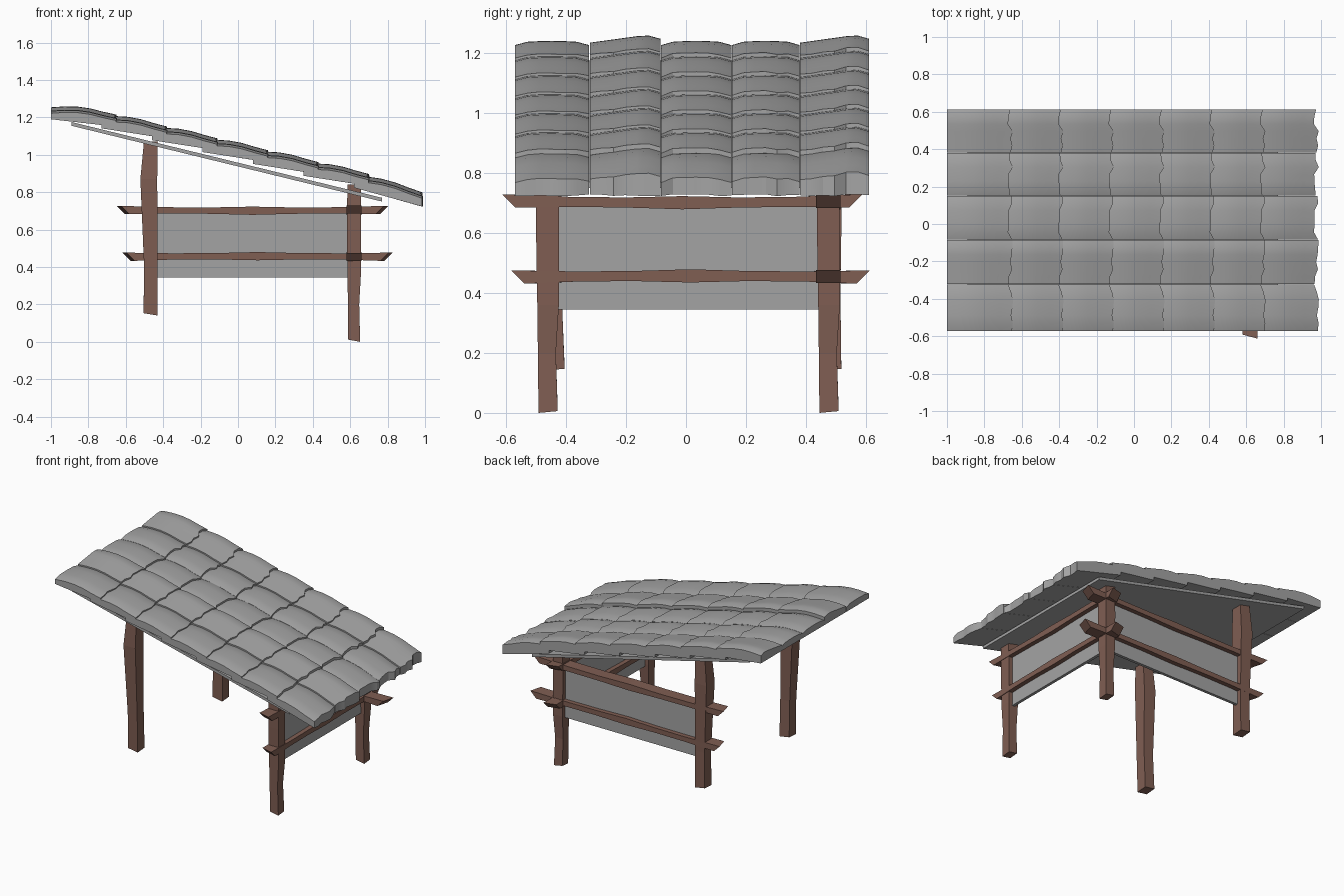
import bpy, bmesh, random
from math import sin, pi

random.seed(4)
cube = bpy.data.objects.get("Cube")
if cube:
    bpy.data.objects.remove(cube, do_unlink=True)


def material(name, rgb):
    m = bpy.data.materials.new(name)
    m.use_nodes = True
    m.diffuse_color = (*rgb, 1)
    m.node_tree.nodes["Principled BSDF"].inputs["Base Color"].default_value = (*rgb, 1)
    return m


GREY = material("stone_grey", (0.37, 0.37, 0.37))
BROWN = material("wood_brown", (0.215, 0.112, 0.086))


def loft(bm, rings):
    """Skin a list of equal-sized vertex rings and cap both ends with quads."""
    loops = [[bm.verts.new(p) for p in ring] for ring in rings]
    n = len(loops[0])
    for a, b in zip(loops, loops[1:]):
        for k in range(n):
            bm.faces.new((a[k], a[(k + 1) % n], b[(k + 1) % n], b[k]))
    for end in (loops[0], loops[-1]):
        for k in range(n // 2 - 1):
            bm.faces.new((end[k], end[k + 1], end[n - 2 - k], end[n - 1 - k]))


def finish(name, bm, mat, smooth=False):
    bmesh.ops.recalc_face_normals(bm, faces=bm.faces)
    mesh = bpy.data.meshes.new(name)
    bm.to_mesh(mesh)
    bm.free()
    mesh.materials.append(mat)
    ob = bpy.data.objects.new(name, mesh)
    bpy.context.collection.objects.link(ob)
    if smooth:
        bpy.ops.object.select_all(action='DESELECT')
        ob.select_set(True)
        bpy.context.view_layer.objects.active = ob
        bpy.ops.object.shade_smooth_by_angle(angle=0.5)


CORNERS = ((-1, -1), (1, -1), (1, 1), (-1, 1))


def post(name, sections):
    """Square post with a slanted foot; each section is (z, x, y, half width)."""
    bm = bmesh.new()
    loft(bm, [[(x + sx * h, y + sy * h, z + (0.003 * (sy - 2 * sx) if i == 0 else 0))
               for sx, sy in CORNERS] for i, (z, x, y, h) in enumerate(sections)])
    finish(name, bm, BROWN)


def rail(name, axis, start, end, side, z, sag):
    """Hand-hewn rail with undercut, skewed ends, running along x or y."""
    bm = bmesh.new()
    rings = []
    steps = 6
    for i in range(steps + 1):
        t = i / steps
        along = start + (end - start) * t
        cut = {0: -0.022, steps: 0.022}.get(i, 0)
        half = 0.022 - 0.006 * abs(sin(2 * pi * t))
        mid = z - sag * sin(pi * t)
        ring = []
        for s, v in CORNERS:
            a, b = along + cut * (v + 0.5 * s), side + 0.041 * s
            ring.append((a, b, mid + half * v) if axis == "x" else (b, a, mid + half * v))
        rings.append(ring)
    loft(bm, rings)
    finish(name, bm, BROWN)


def panel(name, x0, x1, y0, y1, z0, z1):
    bm = bmesh.new()
    loft(bm, [[(x0, y0, z), (x1, y0, z), (x1, y1, z), (x0, y1, z)] for z in (z0, z1)])
    finish(name, bm, GREY)


# Posts: tall pair on the -x side, short pair on the +x side
for label, y, foot in (("front", -0.46, 0.018), ("back", 0.477, 0.004)):
    post(label + "_tall_post", [
        (0.15, -0.468, y + foot, 0.037), (0.4, -0.466, y + foot / 2, 0.036),
        (0.87, -0.477, y, 0.045), (1.07, -0.466, y, 0.037)])
    post(label + "_short_post", [
        (0.009, 0.621, y, 0.032), (0.2, 0.618, y - 0.004, 0.03),
        (0.36, 0.621, y, 0.036), (0.6, 0.62, y - 0.002, 0.038),
        (0.84, 0.622, y - 0.002, 0.037)])

# Rails on the back and on the +x side
rail("back_upper_rail", "x", -0.615, 0.77, 0.475, 0.705, 0.004)
rail("back_lower_rail", "x", -0.585, 0.795, 0.475, 0.455, -0.003)
rail("side_upper_rail", "y", -0.58, 0.555, 0.62, 0.707, 0.006)
rail("side_lower_rail", "y", -0.55, 0.58, 0.62, 0.453, -0.004)

# Wall panels between the posts
panel("back_panel", -0.45, 0.61, 0.465, 0.485, 0.345, 0.71)
panel("side_panel", 0.61, 0.63, -0.45, 0.465, 0.345, 0.71)

# Thin sloped deck under the tiles
bm = bmesh.new()
loft(bm, [[(x, -0.54, z), (x, 0.58, z), (x, 0.58, z + 0.02), (x, -0.54, z + 0.02)]
          for x, z in ((-0.89, 1.155), (0.77, 0.75))])
finish("roof_deck", bm, GREY)

# Roof tiles: columns of seven overlapping slabs
LENGTH, PITCH, ROWS, ACROSS, ALONG = 0.355, 0.27, 7, 6, 5


def tile(bm, row, y0, y1, raised, ragged):
    x0 = -1 + PITCH * row
    last = row == ROWS - 1
    lift0 = 0.015 if row else 0
    lift1 = 0 if last else 0.043
    length = LENGTH + (0.015 if last else 0)
    rings = []
    for i in range(ALONG + 1):
        t = i / ALONG
        top, bottom = [], []
        for j in range(ACROSS + 1):
            u = j / ACROSS
            x = x0 + length * t - ragged[j] * t ** 3
            low = 1.19 - 0.235 * (x + 1) + lift0 + (lift1 - lift0) * t
            thick = 0.04 + 0.02 * sin(pi * min(1, t * 1.1)) + (0.012 * t if last else 0)
            if raised:
                # One-sided hump that peaks near the back edge
                thick += 0.026 * (u / 0.8 if u < 0.8 else 1 - (u - 0.8) * 2.5)
            else:
                thick += 0.006 * sin(pi * u) - (0.008 if j in (0, ACROSS) else 0)
            y = y0 + (y1 - y0) * u
            top.append((x, y, low + thick))
            bottom.append((x, y, low))
        rings.append(top + bottom[::-1])
    loft(bm, rings)


EDGES = (-0.572, -0.322, -0.084, 0.152, 0.38, 0.612)
for c in range(5):
    ragged = [random.uniform(0, 0.03) for _ in range(ACROSS + 1)]
    bm = bmesh.new()
    for row in range(ROWS):
        tile(bm, row, EDGES[c] + 0.001, EDGES[c + 1] - 0.001, c in (1, 4), ragged)
    finish("roof_tile_column_%d" % (c + 1), bm, GREY, smooth=True)
